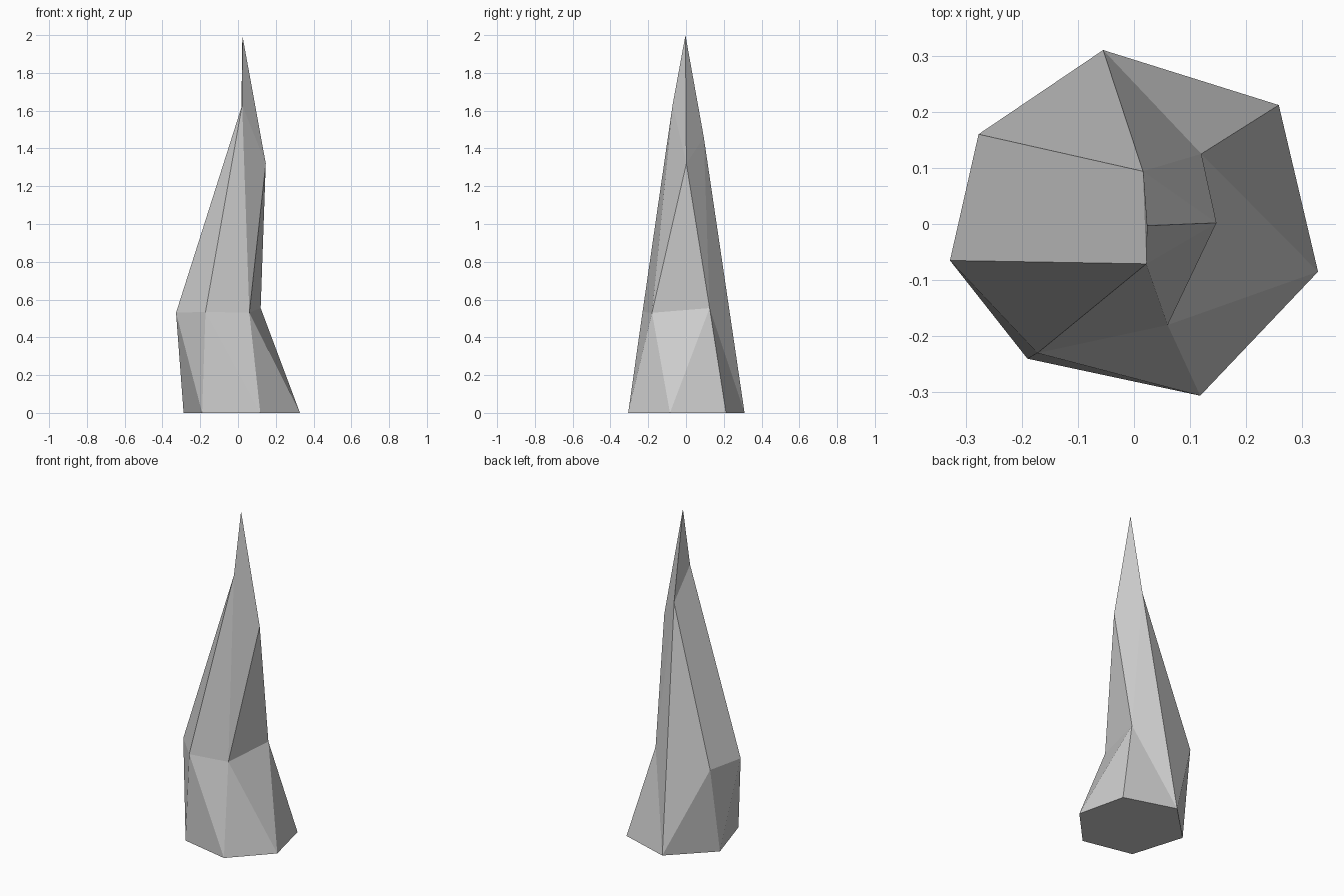
import bpy
import bmesh

if "Cube" in bpy.data.objects:
    bpy.data.objects.remove(bpy.data.objects["Cube"])

bm = bmesh.new()


def ring(points):
    return [bm.verts.new(p) for p in points]


# six-sided foot, anticlockwise from the back corner
b = ring([(x, y, 0) for x, y in [(-0.055, 0.31), (-0.288, 0.08), (-0.19, -0.24),
                                 (0.118, -0.306), (0.328, -0.085), (0.258, 0.212)]])
# waist ring: back left, left, front left, front right, back right
m = ring([(-0.277, 0.16, 0.53), (-0.328, -0.065, 0.53), (-0.172, -0.23, 0.535),
          (0.06, -0.18, 0.53), (0.12, 0.125, 0.555)])
# shoulder ring: back, front, right
u = ring([(0.016, 0.094, 1.46), (0.022, -0.071, 1.63), (0.147, 0.002, 1.32)])
tip = bm.verts.new((0.023, -0.003, 2.0))

# underside
bm.faces.new(b[::-1])

# flared lower facets, a zigzag band from foot to waist
for i in range(5):
    bm.faces.new((b[i], b[i + 1], m[i]))
    if i < 4:
        bm.faces.new((m[i], b[i + 1], m[i + 1]))
bm.faces.new((b[5], b[0], m[4]))

# long upper facets
for f in [(m[0], m[1], u[1], u[0]), (m[1], m[2], u[1]), (m[2], m[3], u[1]),
          (m[3], u[2], u[1]), (m[3], m[4], u[2]), (m[4], u[0], u[2]),
          (m[4], b[0], u[0]), (b[0], m[0], u[0])]:
    bm.faces.new(f)

# pointed tip
for i in range(3):
    bm.faces.new((u[i], u[(i + 1) % 3], tip))

bmesh.ops.recalc_face_normals(bm, faces=bm.faces[:])
mesh = bpy.data.meshes.new("crystal_spike")
bm.to_mesh(mesh)
bm.free()
bpy.context.collection.objects.link(bpy.data.objects.new("crystal_spike", mesh))
